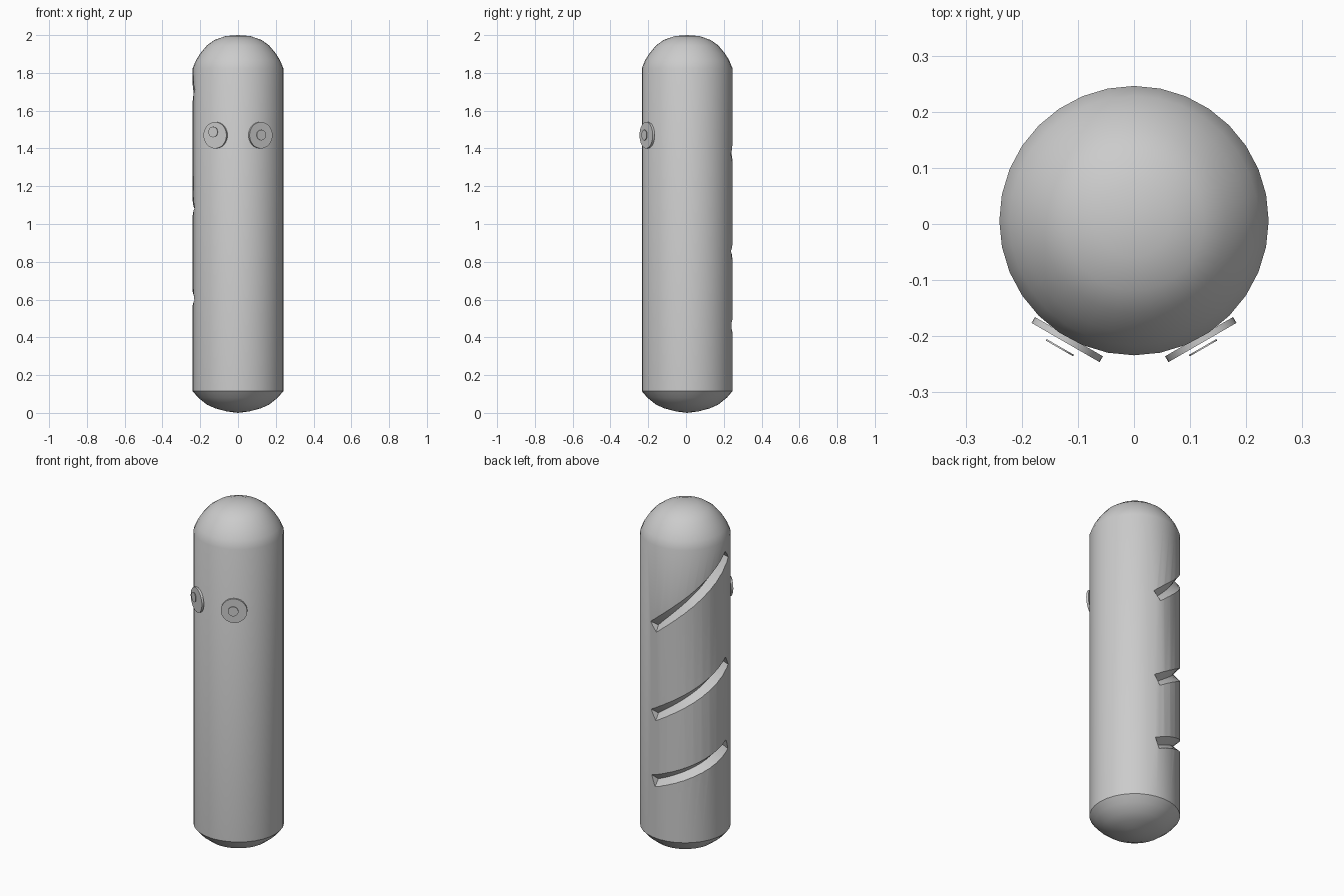
import bpy, bmesh, math
from mathutils import Vector

if "Cube" in bpy.data.objects:
    bpy.data.objects.remove(bpy.data.objects["Cube"])

CY = 0.006      # body axis offset in y
R = 0.24        # body radius
SIDES = 32


def mesh_object(name, bm):
    bmesh.ops.recalc_face_normals(bm, faces=bm.faces[:])
    me = bpy.data.meshes.new(name)
    bm.to_mesh(me)
    bm.free()
    ob = bpy.data.objects.new(name, me)
    bpy.context.collection.objects.link(ob)
    return ob


def smooth(ob, angle):
    bpy.ops.object.select_all(action='DESELECT')
    ob.select_set(True)
    bpy.context.view_layer.objects.active = ob
    bpy.ops.object.shade_smooth_by_angle(angle=math.radians(angle))


def lathe(name, profile):
    """Revolve a profile that starts and ends on the axis."""
    bm = bmesh.new()
    rings = []
    for r, z in profile[1:-1]:
        rings.append([bm.verts.new((r * math.cos(a), CY + r * math.sin(a), z))
                      for a in (2 * math.pi * i / SIDES for i in range(SIDES))])
    low = bm.verts.new((0, CY, profile[0][1]))
    high = bm.verts.new((0, CY, profile[-1][1]))
    for i in range(SIDES):
        j = (i + 1) % SIDES
        bm.faces.new((low, rings[0][j], rings[0][i]))
        bm.faces.new((high, rings[-1][i], rings[-1][j]))
        for a, b in zip(rings, rings[1:]):
            bm.faces.new((a[i], a[j], b[j], b[i]))
    return mesh_object(name, bm)


def groove_cutter(name, z0, z1, a0=80, a1=192, steps=20, half=0.034, depth=0.038):
    """Diamond section swept along a rising arc around the body."""
    bm = bmesh.new()
    a0, a1 = math.radians(a0), math.radians(a1)
    slope = (z1 - z0) / (R * (a1 - a0))
    rings = []
    for k in range(steps + 1):
        t = k / steps
        a = a0 + (a1 - a0) * t
        out = Vector((math.cos(a), math.sin(a), 0))
        along = Vector((-math.sin(a), math.cos(a), slope)).normalized()
        side = out.cross(along)
        p = Vector((0, CY, z0 + (z1 - z0) * t)) + out * R
        rings.append([bm.verts.new(p + o) for o in
                      (out * depth, side * half, -out * depth, -side * half)])
    for a, b in zip(rings, rings[1:]):
        for i in range(4):
            j = (i + 1) % 4
            bm.faces.new((a[i], a[j], b[j], b[i]))
    bm.faces.new(rings[0])
    bm.faces.new(rings[-1])
    ob = mesh_object(name, bm)
    ob.hide_render = True
    return ob


def disc(name, side, center, radius, thick):
    """Thin disc facing 30 degrees outward from the front."""
    normal = Vector((side * 0.5, -0.866, 0))
    bpy.ops.mesh.primitive_cylinder_add(
        vertices=32, radius=radius, depth=thick, location=center,
        rotation=normal.to_track_quat('Z', 'Y').to_euler())
    ob = bpy.context.object
    ob.name = name
    smooth(ob, 40)


# body: rounded column
body = lathe("body", [
    (0, 0.0), (0.06, 0.008), (0.12, 0.024), (0.165, 0.044), (0.21, 0.08), (R, 0.115),
    (R, 1.825), (0.222, 1.868), (0.2, 1.903), (0.165, 1.945), (0.125, 1.974),
    (0.065, 1.995), (0, 2.0)])

# spiral grooves cut into the back
for n, (z0, z1) in enumerate([(1.345, 1.735), (0.83, 1.113), (0.445, 0.625)]):
    cutter = groove_cutter(f"groove_cutter_{n + 1}", z0, z1)
    mod = body.modifiers.new("groove", 'BOOLEAN')
    mod.operation = 'DIFFERENCE'
    mod.solver = 'EXACT'
    mod.object = cutter
    bpy.context.view_layer.objects.active = body
    bpy.ops.object.modifier_apply(modifier=mod.name)
    bpy.data.objects.remove(cutter)
smooth(body, 38)

# eyes with loose pupils
for label, s, px, pz in (("left", -1, 0.132, 1.487), ("right", 1, 0.123, 1.471)):
    disc(f"{label}_eye", s, (s * 0.119, -0.206, 1.47), 0.07, 0.012)
    disc(f"{label}_pupil", s, (s * px, -0.2205, pz), 0.028, 0.003)
